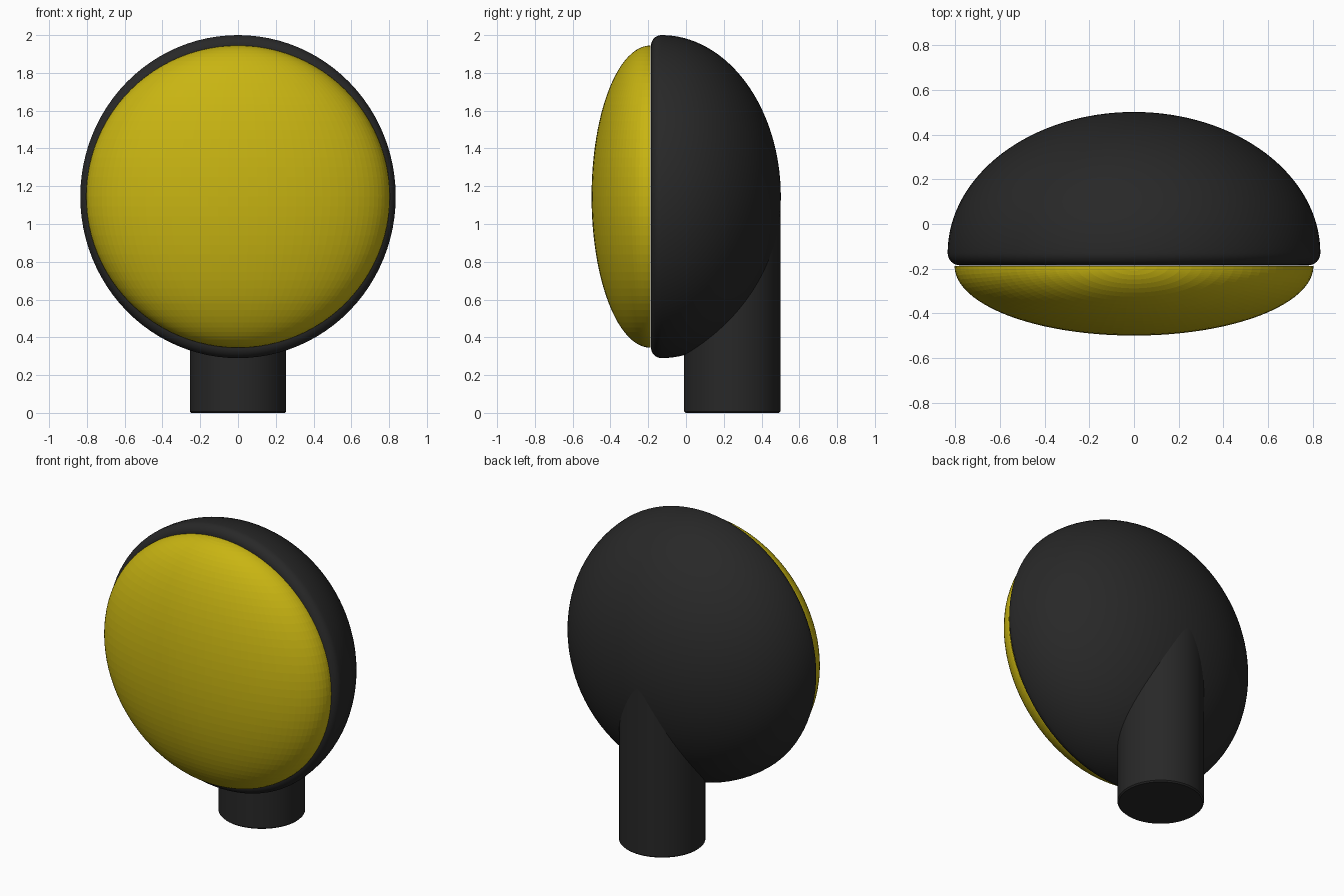
import bpy, bmesh, math
from mathutils import Vector, Matrix

if "Cube" in bpy.data.objects:
    bpy.data.objects.remove(bpy.data.objects["Cube"])

CZ = 1.145            # height of the lamp head centre


def material(name, rgb):
    m = bpy.data.materials.new(name)
    m.diffuse_color = (*rgb, 1)
    m.use_nodes = True
    m.node_tree.nodes["Principled BSDF"].inputs["Base Color"].default_value = m.diffuse_color
    return m


BLACK = material("matte black", (0.021, 0.021, 0.021))
YELLOW = material("amber yellow", (0.58, 0.46, 0.006))


def finish(bm, name, mat, smooth=True):
    bmesh.ops.recalc_face_normals(bm, faces=bm.faces)
    me = bpy.data.meshes.new(name)
    bm.to_mesh(me)
    bm.free()
    ob = bpy.data.objects.new(name, me)
    bpy.context.collection.objects.link(ob)
    me.materials.append(mat)
    if smooth:
        bpy.ops.object.select_all(action='DESELECT')
        ob.select_set(True)
        bpy.context.view_layer.objects.active = ob
        bpy.ops.object.shade_smooth_by_angle(angle=math.radians(35))
    return ob


def lathe(name, profile, axis, mat, scale=(1, 1, 1), location=(0, 0, 0), steps=96):
    """Spin a closed-to-axis profile of points around an axis through the origin."""
    bm = bmesh.new()
    vs = [bm.verts.new(p) for p in profile]
    es = [bm.edges.new(pair) for pair in zip(vs, vs[1:])]
    bmesh.ops.spin(bm, geom=vs + es, cent=(0, 0, 0), axis=axis,
                   angle=math.tau, steps=steps)
    bmesh.ops.remove_doubles(bm, verts=bm.verts, dist=1e-5)
    bmesh.ops.transform(bm, verts=bm.verts,
                        matrix=Matrix.Translation(location) @ Matrix.Diagonal((*scale, 1)))
    return finish(bm, name, mat)


# Head shell: half ellipsoid at the back, rounded rim, flat front
RIM_Y, DEPTH, R, FILLET = -0.13, 0.632, 0.855, 0.055
shell = []
for i in range(33):
    a = math.pi / 2 * (1 - i / 32)
    shell.append((R * math.cos(a), RIM_Y + DEPTH * math.sin(a), 0))
for i in range(1, 9):
    a = math.pi / 2 * i / 8
    shell.append((R - FILLET * (1 - math.cos(a)), RIM_Y - FILLET * math.sin(a), 0))
shell.append((0, RIM_Y - FILLET, 0))
lathe("head_shell", shell, (0, 1, 0), BLACK, (0.835 / R, 1, 1), (0, 0, CZ))

# Lens: faceted front half of a flattened sphere
bm = bmesh.new()
bmesh.ops.create_uvsphere(bm, u_segments=96, v_segments=48, radius=1)
bmesh.ops.bisect_plane(bm, geom=bm.verts[:] + bm.edges[:] + bm.faces[:],
                       plane_co=(0, 0, 0), plane_no=(0, 1, 0), clear_outer=True)
bmesh.ops.transform(bm, verts=bm.verts,
                    matrix=Matrix.Translation((0, -0.188, CZ)) @ Matrix.Diagonal((0.804, 0.312, 0.80, 1)))
finish(bm, "lens", YELLOW, smooth=False)

# Stem: upright cylinder with a slightly eased foot, running into the shell
S = 0.255
stem = [(0, 0, 0), (S - 0.008, 0, 0), (S, 0, 0.008), (S, 0, 1.12), (0, 0, 1.12)]
lathe("stem", stem, (0, 0, 1), BLACK, location=(0, 0.245, 0), steps=64)
